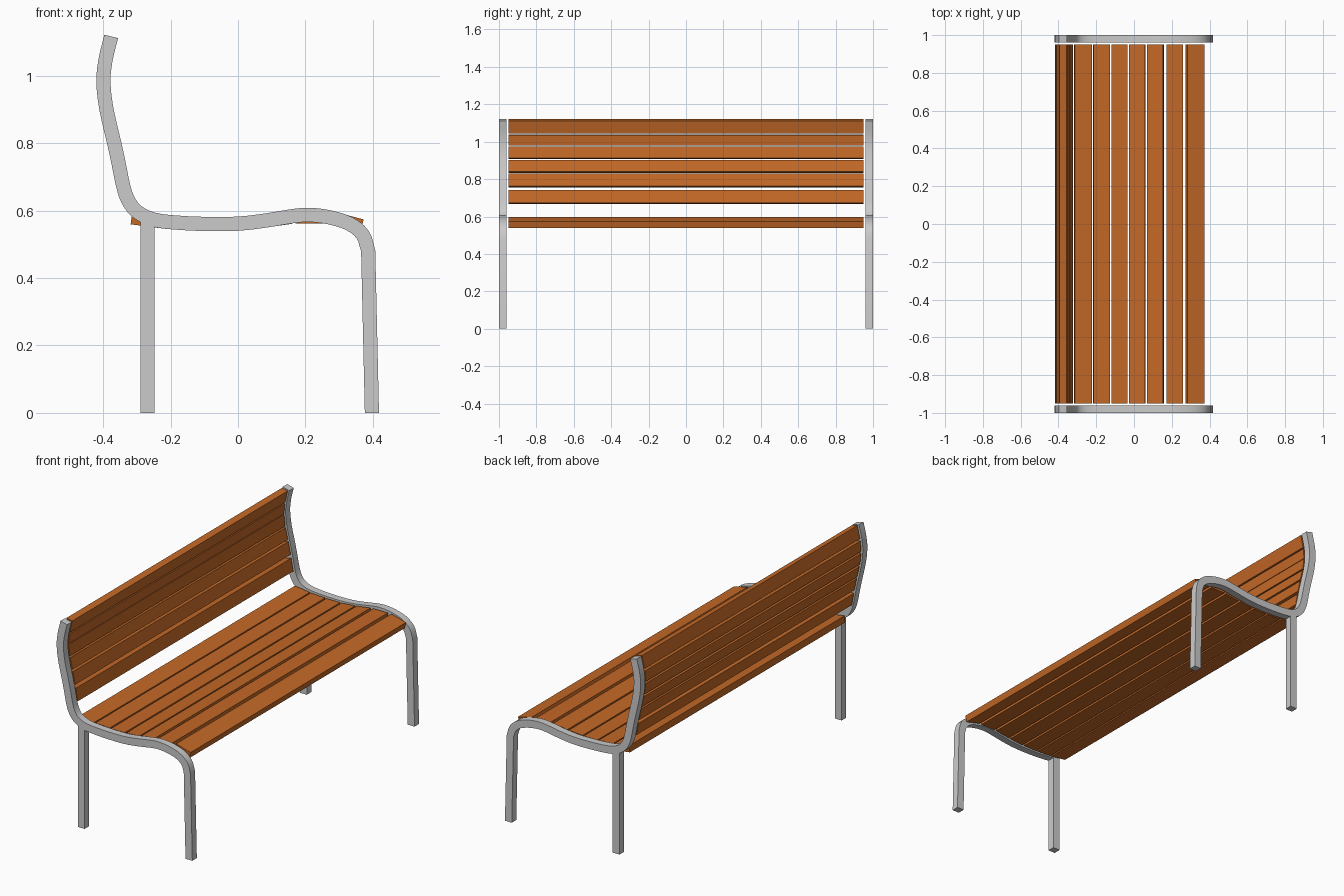
import bpy
from mathutils import Vector

if "Cube" in bpy.data.objects:
    bpy.data.objects.remove(bpy.data.objects["Cube"])

wood = bpy.data.materials.new("orange_wood")
wood.diffuse_color = (0.55, 0.14, 0.02, 1)
wood.use_nodes = True
wood.node_tree.nodes["Principled BSDF"].inputs["Base Color"].default_value = wood.diffuse_color


def prism(name, outline, y0, y1, mat=None):
    """Extrude an XZ outline along y."""
    n = len(outline)
    verts = [(p[0], y, p[1]) for y in (y0, y1) for p in outline]
    faces = [(i, (i + 1) % n, (i + 1) % n + n, i + n) for i in range(n)]
    # strip-wise end caps: the outline is left side then reversed right side
    for i in range(n // 2 - 1):
        a, b, c, d = i, i + 1, n - 2 - i, n - 1 - i
        faces += [(d, c, b, a), (a + n, b + n, c + n, d + n)]
    me = bpy.data.meshes.new(name)
    me.from_pydata(verts, [], faces)
    ob = bpy.data.objects.new(name, me)
    bpy.context.collection.objects.link(ob)
    if mat:
        me.materials.append(mat)
    bpy.context.view_layer.objects.active = ob
    ob.select_set(True)
    bpy.ops.object.mode_set(mode='EDIT')
    bpy.ops.mesh.select_all(action='SELECT')
    bpy.ops.mesh.normals_make_consistent(inside=False)
    bpy.ops.object.mode_set(mode='OBJECT')
    bpy.ops.object.shade_smooth_by_angle(angle=0.5)
    ob.select_set(False)
    return ob


def ribbon(path, width):
    """Outline of a constant-width band around an XZ path."""
    left, right = [], []
    for i, p in enumerate(path):
        t = (path[min(i + 1, len(path) - 1)] - path[max(i - 1, 0)]).normalized()
        n = Vector((-t.y, t.x)) * width / 2
        left.append(p + n)
        right.append(p - n)
    return left + right[::-1]


def smooth(pts, steps=3):
    """Catmull-Rom curve through the points."""
    p = [Vector(q) for q in pts]
    p = [2 * p[0] - p[1]] + p + [2 * p[-1] - p[-2]]
    out = []
    for a, b, c, d in zip(p, p[1:], p[2:], p[3:]):
        for k in range(steps):
            t = k / steps
            out.append(0.5 * (2 * b + (c - a) * t + (2 * a - 5 * b + 4 * c - d) * t * t
                              + (3 * b - a - 3 * c + d) * t ** 3))
    return out + [p[-2]]


# Bent side frames: backrest, seat and front leg in one bar
bend = [(-0.376, 1.116), (-0.393, 1.045), (-0.399, 0.98), (-0.390, 0.90),
        (-0.367, 0.80), (-0.354, 0.74), (-0.342, 0.68), (-0.328, 0.635),
        (-0.300, 0.597), (-0.25, 0.573), (-0.18, 0.564), (-0.09, 0.56),
        (0.0, 0.561), (0.08, 0.57), (0.16, 0.583), (0.21, 0.587),
        (0.27, 0.58), (0.33, 0.561), (0.37, 0.528), (0.386, 0.48)]
path = smooth(bend) + [Vector((0.397, 0.0))]
outline = ribbon(path, 0.042)
for p in outline:
    if p.y < 0.05:
        p.y = 0

for side, y0, y1 in (("near", -1.0, -0.96), ("far", 0.96, 1.0)):
    prism(side + "_side_frame", outline, y0, y1)
    prism(side + "_back_leg", [(-0.289, 0), (-0.289, 0.57), (-0.247, 0.565), (-0.247, 0)], y0, y1)

# Slats given by the two ends of their centre line in side view
seat = [((-0.316, 0.577), (-0.224, 0.565)), ((-0.216, 0.564), (-0.128, 0.559)),
        ((-0.119, 0.558), (-0.034, 0.558)), ((-0.024, 0.558), (0.060, 0.565)),
        ((0.070, 0.566), (0.156, 0.578)), ((0.171, 0.579), (0.260, 0.579)),
        ((0.278, 0.580), (0.368, 0.556))]
back = [((-0.376, 1.116), (-0.392, 1.047)), ((-0.394, 1.037), (-0.399, 0.980)),
        ((-0.399, 0.973), (-0.391, 0.910)), ((-0.389, 0.899), (-0.374, 0.837)),
        ((-0.372, 0.826), (-0.357, 0.758)), ((-0.354, 0.739), (-0.341, 0.670))]
for name, slats in (("seat_slat", seat), ("back_slat", back)):
    for i, (a, b) in enumerate(slats, 1):
        prism(f"{name}_{i}", ribbon([Vector(a), Vector(b)], 0.036), -0.95, 0.95, wood)
